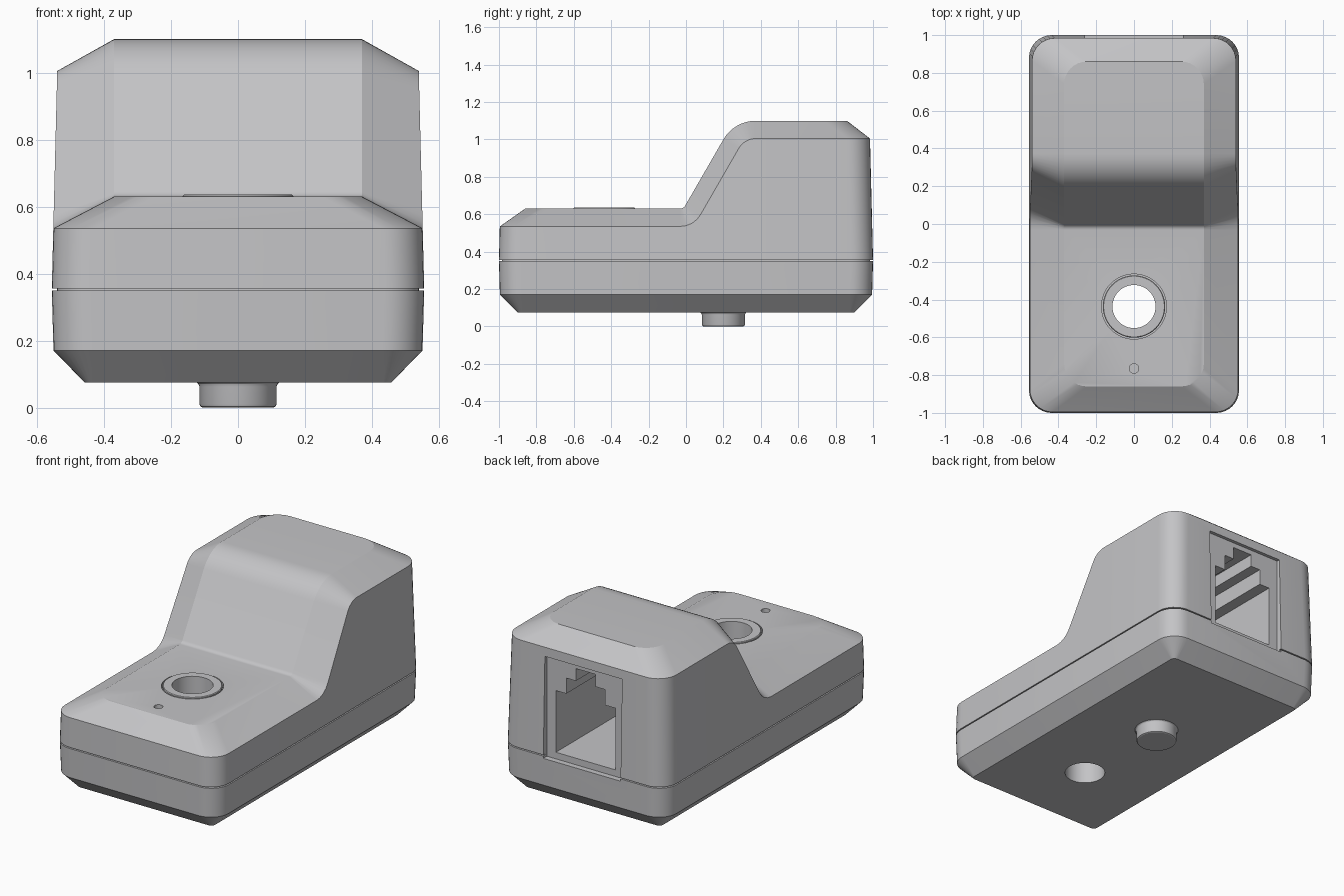
import bpy, bmesh, math

if "Cube" in bpy.data.objects:
    bpy.data.objects.remove(bpy.data.objects["Cube"])

grey = bpy.data.materials.new("light_grey_plastic")
grey.diffuse_color = (0.55, 0.55, 0.565, 1)
grey.use_nodes = True
grey.node_tree.nodes["Principled BSDF"].inputs["Base Color"].default_value = grey.diffuse_color
C = 9  # points per plan corner


def finish(name, bm):
    bmesh.ops.recalc_face_normals(bm, faces=bm.faces)
    me = bpy.data.meshes.new(name)
    bm.to_mesh(me)
    bm.free()
    ob = bpy.data.objects.new(name, me)
    bpy.context.collection.objects.link(ob)
    me.materials.append(grey)
    return ob


def loft(name, rings, loop=False, top_faces=None):
    """Skin a stack of rings, capped at both ends or closed into a tube."""
    bm = bmesh.new()
    vs = [[bm.verts.new(p) for p in r] for r in rings]
    n = len(vs[0])
    pairs = list(zip(vs, vs[1:])) + ([(vs[-1], vs[0])] if loop else [])
    for a, b in pairs:
        for i in range(n):
            j = (i + 1) % n
            bm.faces.new((a[i], a[j], b[j], b[i]))
    if not loop:
        bm.faces.new(vs[0])
        for f in top_faces or [range(n)]:
            bm.faces.new([vs[-1][i] for i in f])
    return finish(name, bm)


def circle(r, z, x=0, y=0, n=48):
    return [(x + r * math.cos(2 * math.pi * i / n),
             y + r * math.sin(2 * math.pi * i / n), z) for i in range(n)]


def lathe(name, profile, y, loop=False):
    return loft(name, [circle(r, z, 0, y) for r, z in profile], loop)


def ring(hx, hy, r, zf, zb, side=(), draft=0.0, z0=0.356):
    """Rounded rectangle; side = (y, z) stations along the long edges."""
    def corner(sx, sy, start, z):
        d = draft * (z - z0)
        return [(sx * (hx - d - r) + r * math.cos(start + k * math.pi / 2 / (C - 1)),
                 sy * (hy - d - r) + r * math.sin(start + k * math.pi / 2 / (C - 1)), z)
                for k in range(C)]
    right = [(hx - draft * (z - z0), y, z) for y, z in side]
    left = [(-x, y, z) for x, y, z in reversed(right)]
    q = math.pi / 2
    return (corner(1, -1, -q, zf) + right + corner(1, 1, 0, zb)
            + corner(-1, 1, q, zb) + left + corner(-1, -1, 2 * q, zf))


def slope(d):
    """S-shaped step from low deck to tall block, offset inward by d."""
    pts = []
    for k in range(5):
        a = math.radians(15 * k)
        pts.append((-0.031 + (0.03 + d) * math.sin(a), 0.66 - (0.03 + d) * math.cos(a)))
    for k in range(9):
        a = math.radians(60 - 7.5 * k)
        pts.append((0.373 - (0.2 - d) * math.sin(a), 0.9 + (0.2 - d) * math.cos(a)))
    return pts


def prism(name, outline, y0, y1):
    return loft(name, [[(x, y, z) for x, z in outline] for y in (y0, y1)])


def cut(ob, cutters):
    bpy.context.view_layer.objects.active = ob
    for c in cutters:
        m = ob.modifiers.new("cut", 'BOOLEAN')
        m.operation, m.solver, m.object = 'DIFFERENCE', 'EXACT', c
        bpy.ops.object.modifier_apply(modifier=m.name)


# Lower shell with chamfered base and a recessed lip that makes the seam
lower = loft("lower_shell", [
    ring(0.458, 0.9, 0.025, 0.075, 0.075),
    ring(0.551, 0.995, 0.12, 0.17, 0.17),
    ring(0.556, 1.0, 0.12, 0.349, 0.349),
    ring(0.541, 0.985, 0.105, 0.349, 0.349),
    ring(0.541, 0.985, 0.105, 0.366, 0.366)])

# Upper shell: low front deck, sloped step and tall rear block
top, low = slope(0), slope(0.095)
S, n = len(top), 4 * C + 2 * len(top)
lf = 3 * C + 2 * S - 1  # frontmost left station
faces = [list(range(lf, n)) + list(range(C + 1)),
         list(range(C + S - 1, 3 * C + S + 1))]
faces += [(C + i, C + i + 1, lf - i - 1, lf - i) for i in range(S - 1)]
upper = loft("upper_shell", [
    ring(0.556, 1.0, 0.12, 0.356, 0.356, [(y, 0.356) for y, z in low]),
    ring(0.556, 1.0, 0.12, 0.535, 1.005, low, draft=0.025),
    ring(0.37, 0.86, 0.12, 0.63, 1.1, top)], top_faces=faces)

# Cutters: through hole, collar seat, indicator dimple, socket recess and cavity
half = [(0.2, 0.375), (0.2, 0.75), (0.13, 0.75), (0.13, 0.845), (0.065, 0.845), (0.065, 0.92)]
hole = lathe("hole_cutter", [(0.114, -0.1), (0.114, 1.0)], -0.437)
seat = lathe("collar_seat_cutter", [(0.172, 0.6), (0.172, 0.8)], -0.437)
dimple = lathe("dimple_cutter", [(0.025, 0.605), (0.025, 0.8)], -0.765)
recess = prism("recess_cutter", [(-0.26, 0.335), (0.26, 0.335), (0.26, 0.95), (-0.26, 0.95)], 0.965, 1.1)
cavity = prism("socket_cutter", half + [(-x, z) for x, z in reversed(half)], 0.36, 1.15)
cut(lower, [hole, recess])
cut(upper, [hole, seat, dimple, recess, cavity])
for c in (hole, seat, dimple, recess, cavity):
    bpy.data.objects.remove(c)

# Collar around the through hole, slightly proud of the deck
collar = lathe("hole_collar", [(0.114, 0.59), (0.165, 0.59), (0.165, 0.632),
                               (0.161, 0.636), (0.114, 0.636)], -0.437, loop=True)

# Locating peg under the base
peg = lathe("locating_peg", [(0.106, 0), (0.112, 0.003), (0.115, 0.01), (0.115, 0.062),
                             (0.118, 0.07), (0.125, 0.076), (0.125, 0.09)], 0.2)

for ob in (lower, upper, collar, peg):
    bpy.ops.object.select_all(action='DESELECT')
    ob.select_set(True)
    bpy.context.view_layer.objects.active = ob
    bpy.ops.object.shade_smooth_by_angle(angle=math.radians(24))
